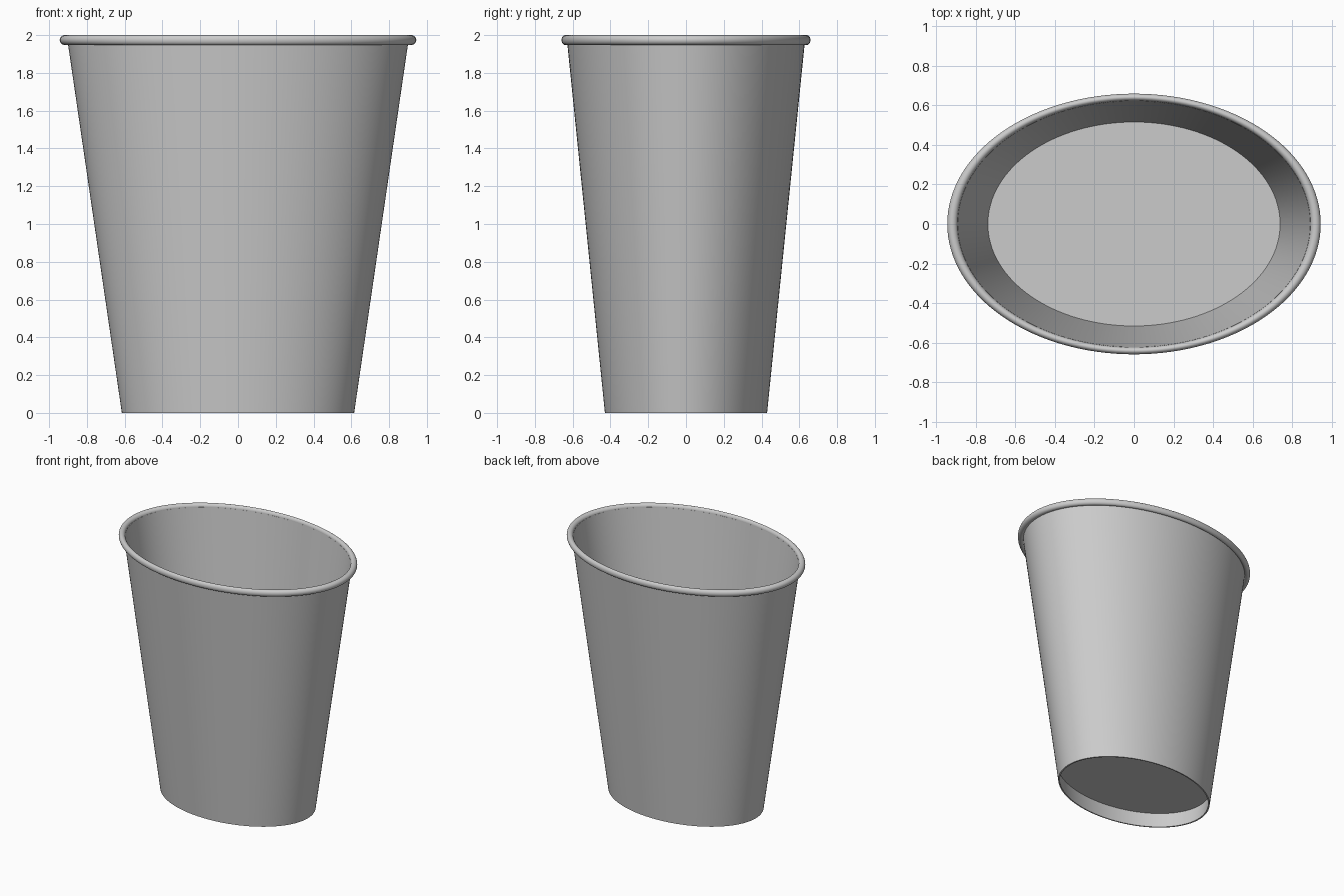
import bpy, bmesh, math

SIDES = 128
DEPTH_RATIO = 0.698   # oval: depth relative to width

if "Cube" in bpy.data.objects:
    bpy.data.objects.remove(bpy.data.objects["Cube"])

grey = bpy.data.materials.new("plain grey")
grey.use_nodes = True
colour = (0.6, 0.6, 0.6, 1)
grey.diffuse_color = colour
grey.node_tree.nodes["Principled BSDF"].inputs["Base Color"].default_value = colour


def wall_radius(z):
    """Half-width of the tapering outer wall at a height."""
    return 0.615 + 0.146 * z


def lathe(name, profile, closed=False):
    """Turn a (radius, height) profile into an oval solid."""
    bm = bmesh.new()
    rings = []
    for r, z in profile:
        rings.append([bm.verts.new((r * math.cos(2 * math.pi * i / SIDES),
                                    r * DEPTH_RATIO * math.sin(2 * math.pi * i / SIDES), z))
                      for i in range(SIDES)])
    pairs = list(zip(rings, rings[1:]))
    if closed:
        pairs.append((rings[-1], rings[0]))
    else:
        bm.faces.new(rings[0])
        bm.faces.new(rings[-1])
    for a, b in pairs:
        for i in range(SIDES):
            j = (i + 1) % SIDES
            bm.faces.new((a[i], a[j], b[j], b[i]))
    bmesh.ops.recalc_face_normals(bm, faces=bm.faces)
    mesh = bpy.data.meshes.new(name)
    bm.to_mesh(mesh)
    bm.free()
    mesh.materials.append(grey)
    obj = bpy.data.objects.new(name, mesh)
    bpy.context.collection.objects.link(obj)
    bpy.ops.object.select_all(action='DESELECT')
    obj.select_set(True)
    bpy.context.view_layer.objects.active = obj
    bpy.ops.object.shade_smooth_by_angle(angle=math.radians(35))
    return obj


# Tapering thin wall, open at both ends
THICK = 0.012
TOP = 1.975
lathe("cup_wall", [(wall_radius(0), 0), (wall_radius(TOP), TOP),
                   (wall_radius(TOP) - THICK, TOP), (wall_radius(0) - THICK, 0)], closed=True)

# Rolled lip around the mouth
TUBE = 0.026
lathe("rolled_rim", [(0.918 + TUBE * math.cos(math.tau * k / 20),
                      2 - TUBE + TUBE * math.sin(math.tau * k / 20)) for k in range(20)], closed=True)

# Filled core: recessed base below, raised inner floor above
BASE, FLOOR = 0.12, 0.93
lathe("inner_floor", [(wall_radius(z) - THICK / 2, z) for z in (BASE, FLOOR)])
